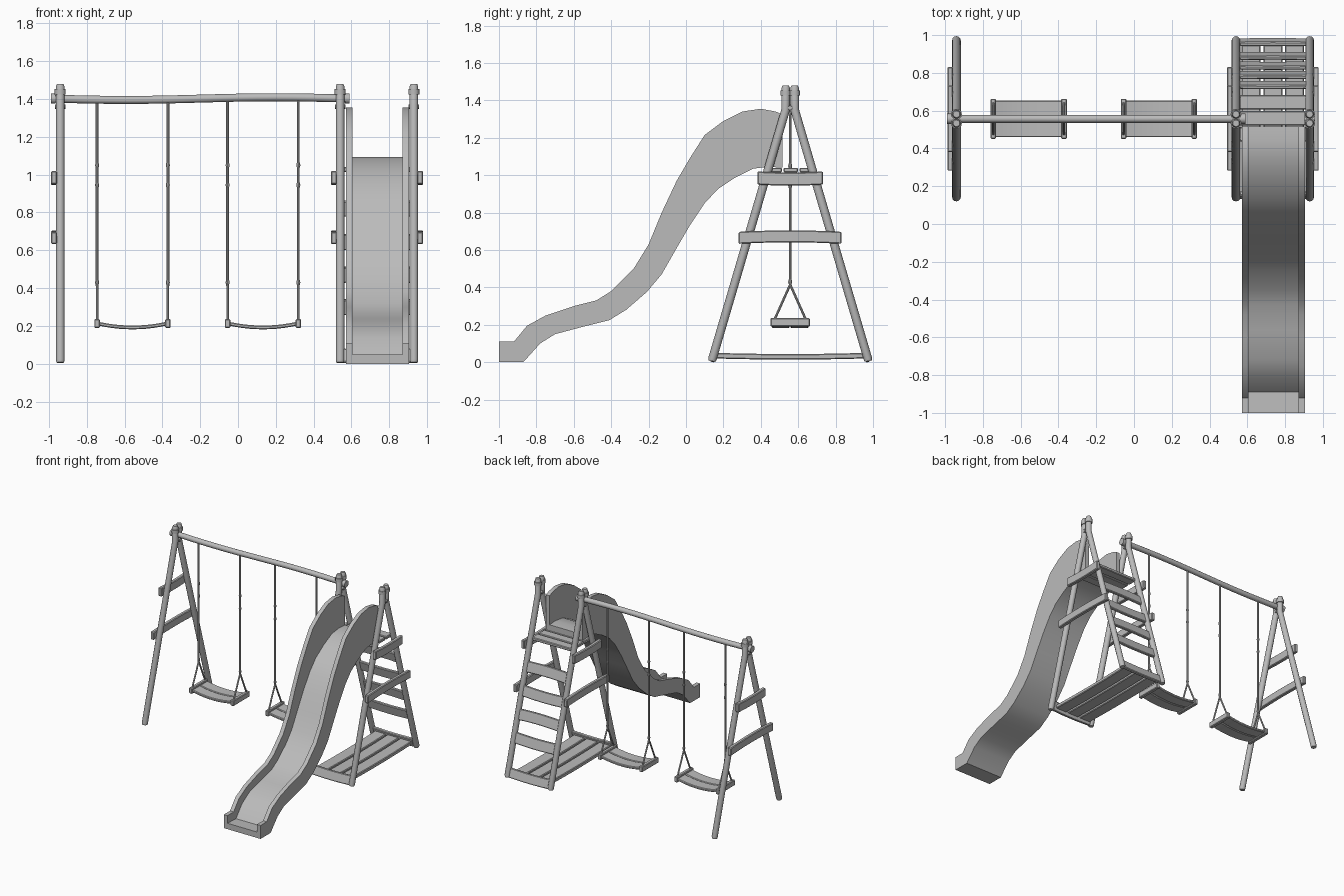
import bpy, bmesh, math
from mathutils import Vector

if "Cube" in bpy.data.objects:
    bpy.data.objects.remove(bpy.data.objects["Cube"])

grey = bpy.data.materials.new("plain grey")
grey.diffuse_color = (0.5, 0.5, 0.5, 1)
grey.use_nodes = True
grey.node_tree.nodes["Principled BSDF"].inputs["Base Color"].default_value = grey.diffuse_color


def finish(ob, angle=35):
    ob.data.materials.clear()
    ob.data.materials.append(grey)
    bpy.ops.object.select_all(action='DESELECT')
    ob.select_set(True)
    bpy.context.view_layer.objects.active = ob
    bpy.ops.object.shade_smooth_by_angle(angle=math.radians(angle))
    return ob


def tube(name, pts, r, res=4, taper=None):
    """Round bar along a path; taper lists a radius factor per point."""
    cu = bpy.data.curves.new(name, 'CURVE')
    cu.dimensions = '3D'
    cu.bevel_depth, cu.bevel_resolution, cu.use_fill_caps = r, res, True
    sp = cu.splines.new('POLY')
    sp.points.add(len(pts) - 1)
    for i, p in enumerate(pts):
        sp.points[i].co = (*p, 1)
        sp.points[i].radius = taper[i] if taper else 1
    ob = bpy.data.objects.new(name, cu)
    bpy.context.collection.objects.link(ob)
    bpy.ops.object.select_all(action='DESELECT')
    ob.select_set(True)
    bpy.context.view_layer.objects.active = ob
    bpy.ops.object.convert(target='MESH')
    return finish(bpy.context.view_layer.objects.active)


def board(name, centre, size, tilt=0.0, sag=0.0, axis=0, bevel=0.005):
    """Plank with softened edges, tilted about x, bowed down along an axis."""
    bm = bmesh.new()
    bmesh.ops.create_cube(bm, size=1)
    bmesh.ops.scale(bm, vec=size, verts=bm.verts)
    bmesh.ops.bevel(bm, geom=bm.edges[:], offset=bevel, segments=1, affect='EDGES')
    if sag:
        n = Vector((axis == 0, axis == 1, 0))
        half = size[axis] / 2
        for k in range(-4, 5):
            bmesh.ops.bisect_plane(bm, geom=bm.verts[:] + bm.edges[:] + bm.faces[:],
                                   plane_co=n * half * k / 5, plane_no=n)
        for v in bm.verts:
            v.co.z -= sag * (1 - (v.co[axis] / half) ** 2)
    me = bpy.data.meshes.new(name)
    bm.to_mesh(me)
    bm.free()
    ob = bpy.data.objects.new(name, me)
    bpy.context.collection.objects.link(ob)
    ob.location = centre
    ob.rotation_euler.x = tilt
    return finish(ob, 25)


def extrude_profile(name, profile, x0, x1):
    """Extrude a closed (y, z) outline between two x positions."""
    bm = bmesh.new()
    f = bm.faces.new([bm.verts.new((x0, y, z)) for y, z in profile])
    new = bmesh.ops.extrude_face_region(bm, geom=[f])
    for v in new['geom']:
        if isinstance(v, bmesh.types.BMVert):
            v.co.x = x1
    bmesh.ops.recalc_face_normals(bm, faces=bm.faces)
    me = bpy.data.meshes.new(name)
    bm.to_mesh(me)
    bm.free()
    ob = bpy.data.objects.new(name, me)
    bpy.context.collection.objects.link(ob)
    return finish(ob, 32)


MID = 0.557                       # y of the beam and swings
SLOPE = 0.293                     # inward lean of the legs


# A-frames: two leaning legs with upright tops, collars and cross boards
for x, side in ((-0.94, -1), (0.54, -1), (0.93, 1)):
    for s in (-1, 1):
        top = MID + s * 0.024
        tube("leg", [(x, MID + s * 0.417, 0.006), (x, MID + s * 0.415, 0.02),
                     (x, top, 1.35), (x, top, 1.465), (x, top, 1.48)],
             0.023, taper=[0.85, 1, 1, 1, 0.75])
        tube("leg_collar", [(x, top, 1.425), (x, top, 1.452)], 0.029)
    tube("leg_bolt", [(x - 0.028, MID, 1.36), (x + 0.028, MID, 1.36)], 0.012)
    bx = x + side * 0.033
    board("lower_cross_board", (bx, MID, 0.665), (0.03, 0.55, 0.064), sag=-0.008, axis=1)
    board("upper_cross_board", (bx, MID, 0.985), (0.03, 0.35, 0.07), sag=0.006, axis=1)

# Top beam with end collars
beam = [(-0.985 + 1.575 * i / 16, MID, 1.402 - 0.007 * math.sin(i / 16 * 2 * math.pi))
        for i in range(17)]
tube("top_beam", beam, 0.021)
for x in (-0.978, 0.578):
    tube("beam_collar", [(x - 0.012, MID, 1.402), (x + 0.012, MID, 1.402)], 0.027)

# Swings
for cx in (-0.558, 0.132):
    for s in (-1, 1):
        x = cx + s * 0.187
        tube("swing_rope", [(x, MID, 1.40), (x, MID, 0.41)], 0.0075, 2)
        for z in (1.05, 0.945, 0.43):
            tube("rope_knot", [(x, MID, z - 0.013), (x, MID, z), (x, MID, z + 0.013)],
                 0.011, 2, [0.7, 1, 0.7])
        for t in (-1, 1):
            tube("rope_fork", [(x, MID, 0.415), (x, MID + t * 0.085, 0.225)], 0.0065, 2)
        board("seat_end", (x, MID, 0.213), (0.03, 0.212, 0.046))
    for t in (-1, 1):
        board("seat_slat", (cx, MID + t * 0.05, 0.212), (0.36, 0.095, 0.02), sag=0.02)

# Ladder rungs lying along the back legs of the tower
TX, TW = 0.735, 0.36
lean = math.atan(SLOPE)
for i, z in enumerate((0.30, 0.47, 0.645, 0.82)):
    board("ladder_rung", (TX, MID + 0.42 - SLOPE * z, z), (TW, 0.022, 0.085),
          tilt=lean, sag=0.006 * (-1) ** i)

# Tower platform and base
for y in (0.475, 0.56, 0.645):
    board("platform_plank", (TX, y, 1.027), (TW, 0.075, 0.025))
for s in (-1, 1):
    board("base_end_board", (TX, MID + s * 0.405, 0.042), (TW, 0.024, 0.075),
          tilt=s * lean, sag=0.005)
for x in (0.62, 0.735, 0.85):
    board("base_plank", (x, MID, 0.035), (0.1, 0.79, 0.03), sag=0.006, axis=1)

# Slide: bed follows the underside, walls rise to the outer curve
under = [(-1, 0), (-0.87, 0), (-0.78, 0.10), (-0.70, 0.15), (-0.55, 0.19), (-0.41, 0.225),
         (-0.32, 0.28), (-0.21, 0.375), (-0.13, 0.47), (-0.05, 0.61), (0.02, 0.73),
         (0.10, 0.85), (0.17, 0.925), (0.26, 0.985), (0.36, 1.035), (0.44, 1.045),
         (0.515, 1.04)]
over = [(-1, 0.11), (-0.92, 0.11), (-0.85, 0.195), (-0.75, 0.25), (-0.60, 0.30),
        (-0.48, 0.33), (-0.40, 0.38), (-0.28, 0.50), (-0.20, 0.63), (-0.13, 0.80),
        (-0.05, 0.97), (0.02, 1.09), (0.10, 1.215), (0.20, 1.29), (0.30, 1.34),
        (0.40, 1.355), (0.48, 1.34), (0.515, 1.325)]
bed = []
for i, p in enumerate(under):
    a, b = Vector(under[max(i - 1, 0)]), Vector(under[min(i + 1, len(under) - 1)])
    d = (b - a).normalized()
    bed.append((p[0] - d.y * 0.048, p[1] + d.x * 0.048))
bed[-1] = (0.515, 1.088)
extrude_profile("slide_bed", under + bed[::-1], 0.59, 0.885)
for x in (0.572, 0.871):
    extrude_profile("slide_wall", under + over[::-1], x, x + 0.033)
